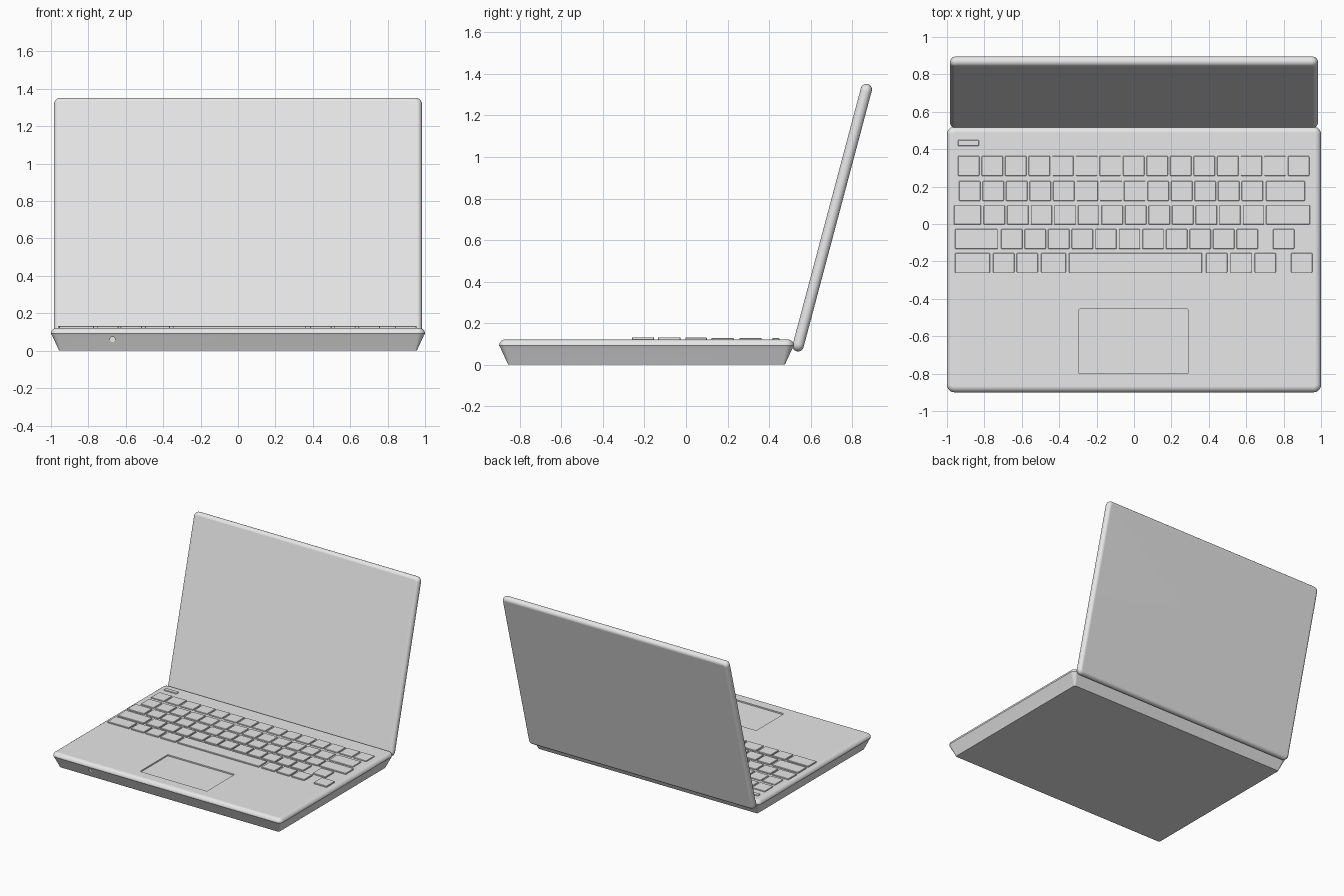
import bpy, bmesh, math
from mathutils import Matrix

cube = bpy.data.objects.get("Cube")
if cube:
    bpy.data.objects.remove(cube, do_unlink=True)

grey = bpy.data.materials.new("light grey casing")
grey.use_nodes = True
grey.diffuse_color = (0.8, 0.8, 0.8, 1)
grey.node_tree.nodes["Principled BSDF"].inputs["Base Color"].default_value = (0.8, 0.8, 0.8, 1)


def rounded_rect(x0, x1, y0, y1, r, steps):
    """Counter-clockwise outline with rounded corners."""
    pts = []
    corners = [(x1 - r, y1 - r), (x0 + r, y1 - r), (x0 + r, y0 + r), (x1 - r, y0 + r)]
    for i, (cx, cy) in enumerate(corners):
        for k in range(steps + 1):
            a = (i + k / steps) * math.pi / 2
            pts.append((cx + r * math.cos(a), cy + r * math.sin(a)))
    return pts


def loft(bm, box, profile, radius, steps):
    """Stack rounded outlines; profile holds (inset, height) pairs from the bottom up."""
    x0, x1, y0, y1 = box
    rings = []
    for inset, z in profile:
        r = max(radius - inset, radius * 0.25)
        outline = rounded_rect(x0 + inset, x1 - inset, y0 + inset, y1 - inset, r, steps)
        rings.append([bm.verts.new((x, y, z)) for x, y in outline])
    for low, high in zip(rings, rings[1:]):
        for i in range(len(low)):
            j = (i + 1) % len(low)
            bm.faces.new((low[i], low[j], high[j], high[i]))
    bm.faces.new(rings[0][::-1])
    bm.faces.new(rings[-1])


def finish(name, bm):
    mesh = bpy.data.meshes.new(name)
    bm.to_mesh(mesh)
    bm.free()
    mesh.materials.append(grey)
    ob = bpy.data.objects.new(name, mesh)
    bpy.context.collection.objects.link(ob)
    return ob


def activate(ob):
    bpy.ops.object.select_all(action='DESELECT')
    ob.select_set(True)
    bpy.context.view_layer.objects.active = ob


def smooth(ob):
    activate(ob)
    bpy.ops.object.shade_smooth_by_angle(angle=math.radians(30))
    mod = ob.modifiers.new("even shading", 'WEIGHTED_NORMAL')
    mod.keep_sharp = True


def carve(ob, cutter):
    cutter.hide_render = True
    mod = ob.modifiers.new("carve", 'BOOLEAN')
    mod.operation = 'DIFFERENCE'
    mod.solver = 'EXACT'
    mod.object = cutter
    activate(ob)
    bpy.ops.object.modifier_apply(modifier=mod.name)
    bpy.data.objects.remove(cutter, do_unlink=True)


# Base: flared underside, rounded upper rim
TOP = 0.122
profile = [(0.044, 0), (0.006, 0.082)]
for k in range(7):
    a = math.radians(90 * k / 6)
    profile.append((0.032 * (1 - math.cos(a)), 0.092 + 0.03 * math.sin(a)))
bm = bmesh.new()
loft(bm, (-1, 1, -0.9, 0.52), profile, 0.04, 6)
base = finish("base", bm)

# Recessed touchpad
bm = bmesh.new()
loft(bm, (-0.294, 0.289, -0.8, -0.455), [(0, TOP - 0.01), (0, TOP + 0.05)], 0.003, 1)
carve(base, finish("touchpad_cutter", bm))

# Round socket in the front edge
bm = bmesh.new()
bmesh.ops.create_cone(bm, cap_ends=True, segments=20, radius1=0.014, radius2=0.014, depth=0.06,
                      matrix=Matrix.Translation((-0.671, -0.905, 0.06)) @ Matrix.Rotation(math.pi / 2, 4, 'X'))
carve(base, finish("socket_cutter", bm))
smooth(base)

# Screen lid: slab with a fully rounded edge, leaning back
R = 0.027
TILT = math.radians(14.9)
profile = []
for k in range(11):
    a = math.radians(-90 + 18 * k)
    profile.append((R * (1 - math.cos(a)), R * math.sin(a)))
bm = bmesh.new()
loft(bm, (-0.984, 0.984, -0.666, 0.666), profile, 0.036, 6)
lid = finish("screen_lid", bm)
lid.location = (0, 0.704, 0.708)
lid.rotation_euler = (math.pi / 2 - TILT, 0, 0)
smooth(lid)


# Keyboard: each row is front y, back y, rise and a list of (left, right) spans
def run(start, count, pitch=0.126, width=0.114):
    return [(start + i * pitch, start + i * pitch + width) for i in range(count)]


rows = [
    (0.257, 0.364, 0.007, run(-0.941, 15)),
    (0.123, 0.23, 0.007, run(-0.936, 13) + [(0.706, 0.914)]),
    (-0.003, 0.1, 0.009, [(-0.963, -0.818)] + run(-0.804, 12) + [(0.706, 0.941)]),
    (-0.134, -0.027, 0.01, [(-0.957, -0.729)] + run(-0.711, 11) + run(0.743, 1)),
    (-0.26, -0.155, 0.01, [(-0.957, -0.77)] + run(-0.754, 2) + [(-0.497, -0.364), (-0.348, 0.364)]
     + run(0.385, 3, 0.13) + run(0.84, 1)),
]
for n, (front, back, rise, spans) in enumerate(rows, 1):
    bm = bmesh.new()
    for left, right in spans:
        loft(bm, (left, right, front, back),
             [(0, TOP - 0.004), (0, TOP + rise - 0.002), (0.002, TOP + rise)], 0.005, 2)
    finish(f"key_row_{n}", bm)

# Power button
bm = bmesh.new()
loft(bm, (-0.941, -0.829, 0.417, 0.449), [(0, TOP - 0.004), (0, TOP + 0.005), (0.002, TOP + 0.007)], 0.004, 2)
finish("power_button", bm)
